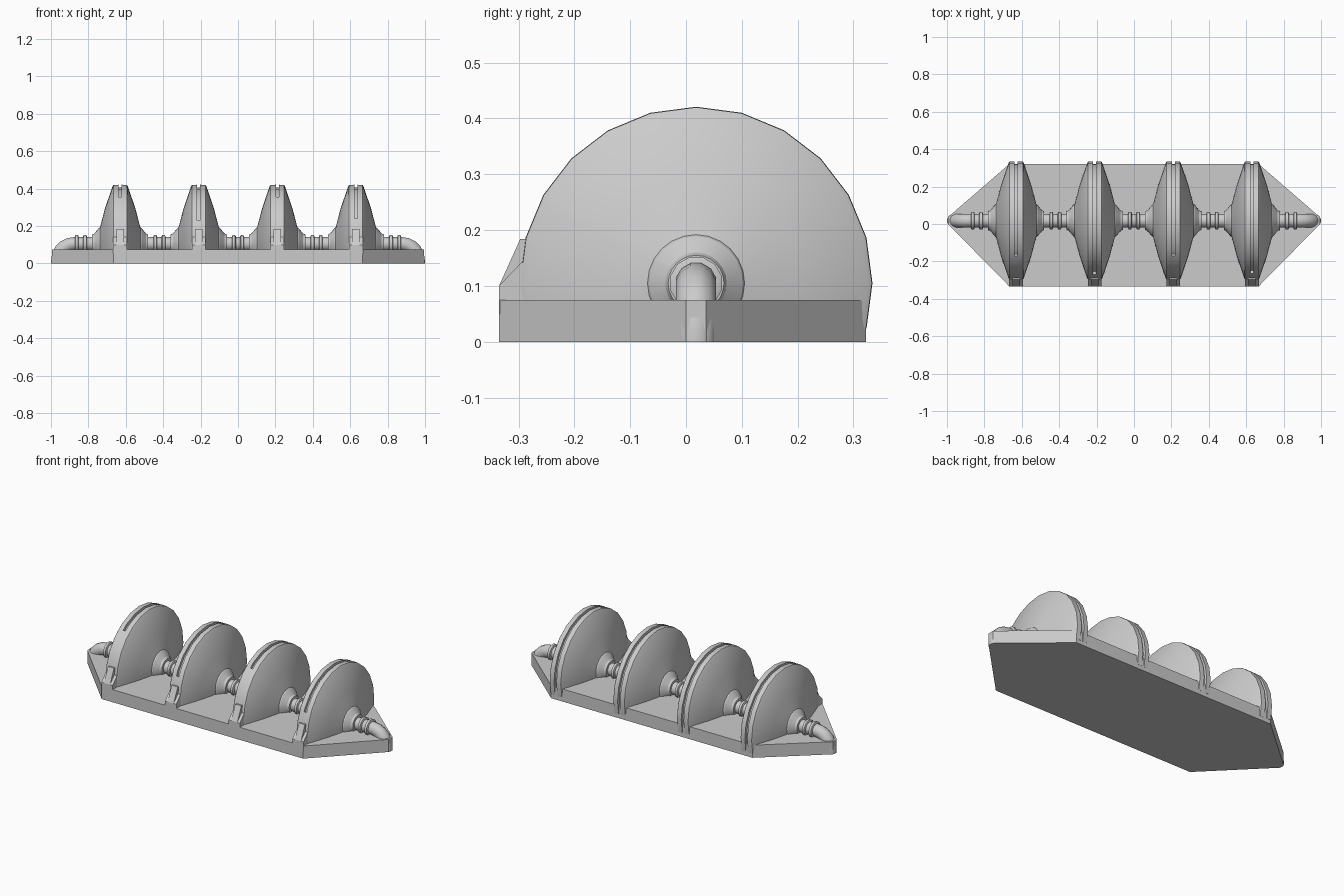
import bpy, bmesh, math
from mathutils import Vector

if "Cube" in bpy.data.objects:
    bpy.data.objects.remove(bpy.data.objects["Cube"])

CY, CZ = 0.018, 0.105          # shared axis of discs and pipes
DISC_X = (-0.63, -0.21, 0.21, 0.63)


def finish(name, bm, smooth=None):
    bmesh.ops.remove_doubles(bm, verts=bm.verts, dist=1e-5)
    bmesh.ops.recalc_face_normals(bm, faces=bm.faces)
    me = bpy.data.meshes.new(name)
    bm.to_mesh(me)
    bm.free()
    ob = bpy.data.objects.new(name, me)
    bpy.context.collection.objects.link(ob)
    if smooth:
        bpy.ops.object.select_all(action='DESELECT')
        ob.select_set(True)
        bpy.context.view_layer.objects.active = ob
        bpy.ops.object.shade_smooth_by_angle(angle=math.radians(smooth))
    return ob


def bridge(bm, rings):
    n = len(rings[0])
    for a, b in zip(rings, rings[1:]):
        for i in range(n):
            j = (i + 1) % n
            bm.faces.new((a[i], a[j], b[j], b[i]))
    bm.faces.new(rings[0])
    bm.faces.new(rings[-1])


def lathe(bm, cx, profile, angles, radius=lambda r, a: r):
    """Revolve (x, r) points around the shared axis; angle 0 is up, 90 is back."""
    rings = []
    for x, r in profile:
        ring = []
        for a in angles:
            rr, t = radius(r, a), math.radians(a)
            ring.append(bm.verts.new((cx + x, CY + rr * math.sin(t), CZ + rr * math.cos(t))))
        rings.append(ring)
    bridge(bm, rings)


def prism(bm, outline, axis, lo, hi):
    """Extrude a 2D outline along x (axis 0) or z (axis 2)."""
    def ring(h):
        return [bm.verts.new((h, u, v) if axis == 0 else (u, v, h)) for u, v in outline]
    bridge(bm, [ring(lo), ring(hi)])


# base plate
bm = bmesh.new()
prism(bm, [(-0.665, -0.335), (0.665, -0.335), (0.995, 0.0), (0.995, 0.036),
           (0.665, 0.322), (-0.665, 0.322), (-0.995, 0.036), (-0.995, 0.0)], 2, 0, 0.075)
finish("base_plate", bm)

# discs with a rim slot running from the front end angle to the back
half = [(0.008, 0.316), (0.036, 0.315), (0.041, 0.308), (0.082, 0.187),
        (0.108, 0.087), (0.114, 0.084), (0.138, 0.055), (0.15, 0.050), (0.15, 0.02)]
GROOVE = 0.2999
prof = [(-x, r) for x, r in reversed(half)] + [(-0.008, GROOVE), (0.008, GROOVE)] + half
for k, (cx, end) in enumerate(zip(DISC_X, (-37, -66, -37, -64))):
    angles = sorted([a for a in range(-180, 180, 15)] + [end, end - 0.3])

    def radius(r, a, end=end):
        if r == GROOVE and not (end <= a <= 150):
            r = 0.316
        return r * math.cos(math.radians(7.5)) / math.cos(math.radians(a % 15 - 7.5))

    bm = bmesh.new()
    lathe(bm, cx, prof, angles, radius)
    bmesh.ops.remove_doubles(bm, verts=bm.verts, dist=1e-5)
    cut = bmesh.ops.bisect_plane(bm, geom=bm.verts[:] + bm.edges[:] + bm.faces[:],
                                 plane_co=(0, 0, 0.024), plane_no=(0, 0, -1), clear_outer=True)
    bmesh.ops.holes_fill(bm, edges=[e for e in bm.edges if e.is_boundary], sides=0)
    finish(f"disc_{k + 1}", bm, 20)

    # front bracket: two side cheeks and a taller middle rib
    bm = bmesh.new()
    cheek = [(-0.335, 0.05), (-0.335, 0.1), (-0.295, 0.142), (-0.27, 0.142), (-0.27, 0.05)]
    rib = [(-0.335, 0.05), (-0.335, 0.1), (-0.297, 0.184), (-0.27, 0.184), (-0.27, 0.05)]
    prism(bm, cheek, 0, cx - 0.037, cx - 0.02)
    prism(bm, cheek, 0, cx + 0.02, cx + 0.037)
    prism(bm, rib, 0, cx - 0.02, cx + 0.02)
    finish(f"front_bracket_{k + 1}", bm)

# straight pipes and paired collar rings between and outside the discs
twelve = [15 + 30 * i for i in range(12)]
for k in range(5):
    cx = -0.84 + 0.42 * k
    bm = bmesh.new()
    lathe(bm, cx, [(-0.08, 0.037), (0.08, 0.037)] if 0 < k < 4 else
          [(-0.03 if k == 0 else -0.08, 0.037), (0.08 if k == 0 else 0.03, 0.037)], twelve)
    finish(f"pipe_{k + 1}", bm, 35)
    bm = bmesh.new()
    for s in (-1, 1):
        lathe(bm, cx + s * 0.022, [(-0.01, 0.042), (-0.007, 0.048),
                                   (0.007, 0.048), (0.01, 0.042)], twelve)
    finish(f"pipe_collars_{k + 1}", bm, 35)

# end elbows bending down to the ground
BEND = 0.085
for side, label in ((-1, "left"), (1, "right")):
    x0 = 0.963 - BEND
    path = [(0.85, CZ, 0)]
    path += [(x0 + BEND * math.sin(t), CZ - BEND + BEND * math.cos(t), t)
             for t in (math.radians(18 * i) for i in range(6))]
    path.append((0.963, 0, math.pi / 2))
    bm = bmesh.new()
    rings = []
    for px, pz, t in path:
        out = Vector((math.sin(t), 0, math.cos(t)))
        ring = []
        for a in map(math.radians, twelve):
            p = Vector((px, CY, pz)) + 0.037 * (out * math.cos(a) + Vector((0, math.sin(a), 0)))
            ring.append(bm.verts.new((side * p.x, p.y, max(p.z, 0))))
        rings.append(ring)
    bridge(bm, rings)
    finish(f"{label}_end_elbow", bm, 35)
